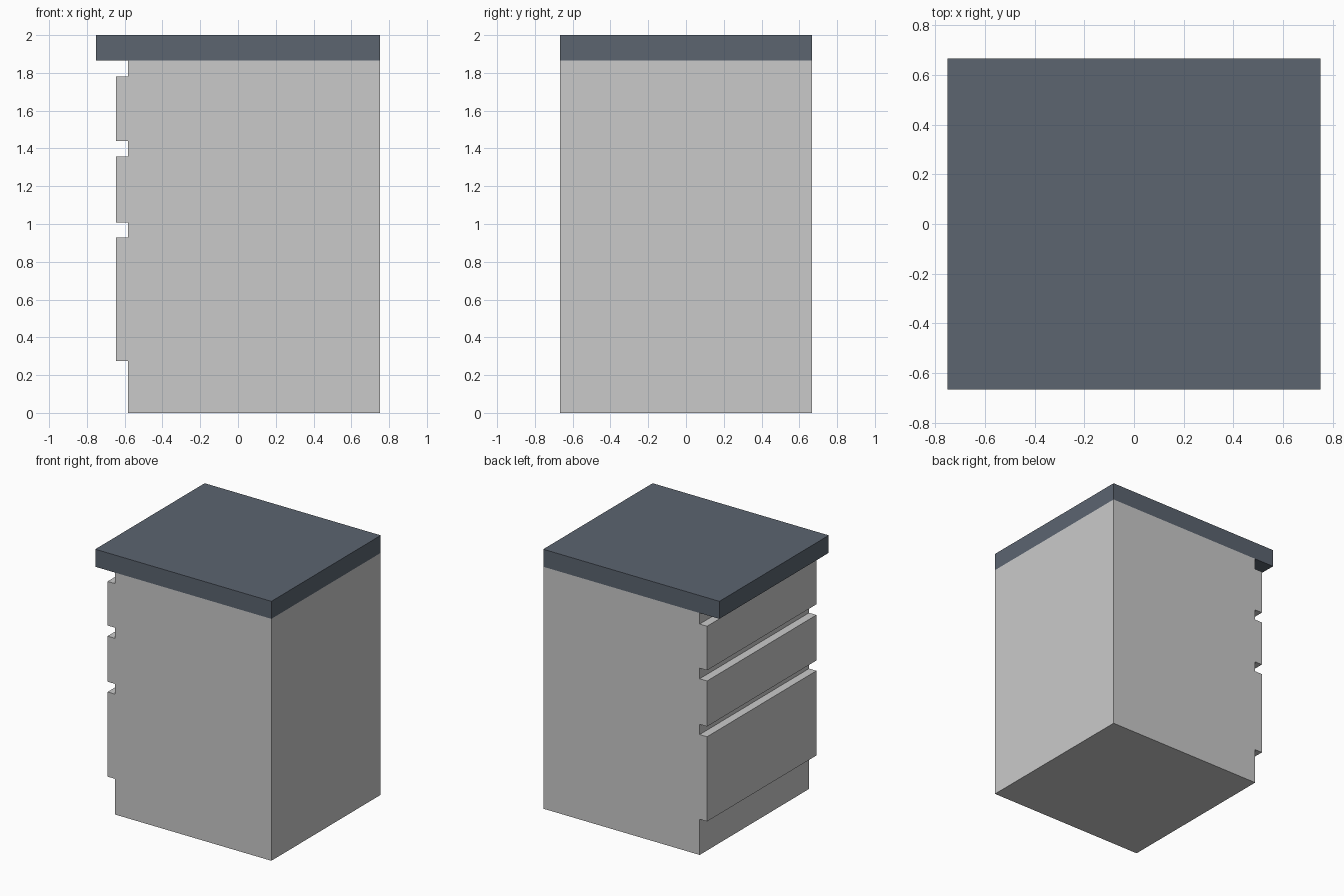
import bpy
import bmesh
from mathutils import Vector

if "Cube" in bpy.data.objects:
    bpy.data.objects.remove(bpy.data.objects["Cube"])


def material(name, rgb):
    m = bpy.data.materials.new(name)
    m.diffuse_color = (*rgb, 1.0)
    m.use_nodes = True
    m.node_tree.nodes["Principled BSDF"].inputs["Base Color"].default_value = m.diffuse_color
    return m


def box(name, x, y, z, mat):
    """Box from (min, max) ranges along each axis."""
    lo, hi = Vector((x[0], y[0], z[0])), Vector((x[1], y[1], z[1]))
    bm = bmesh.new()
    bmesh.ops.create_cube(bm, size=1.0)
    bmesh.ops.scale(bm, vec=hi - lo, verts=bm.verts)
    bmesh.ops.translate(bm, vec=(lo + hi) / 2, verts=bm.verts)
    mesh = bpy.data.meshes.new(name)
    bm.to_mesh(mesh)
    bm.free()
    mesh.materials.append(mat)
    obj = bpy.data.objects.new(name, mesh)
    bpy.context.collection.objects.link(obj)
    return obj


light_grey = material("light_grey", (0.59, 0.59, 0.59))
slate = material("slate_blue_grey", (0.106, 0.128, 0.163))

WIDTH = (-0.666, 0.666)
FACE_X = -0.583       # cabinet side that carries the drawers
TOP_Z = 1.865         # underside of the countertop

# Cabinet carcass
box("cabinet_body", (FACE_X, 0.751), WIDTH, (0.0, TOP_Z), light_grey)

# Drawer fronts, bottom to top
drawers = {
    "bottom_drawer": (0.275, 0.928),
    "middle_drawer": (1.007, 1.358),
    "top_drawer": (1.44, 1.78),
}
for name, z in drawers.items():
    box(name, (-0.646, FACE_X), WIDTH, z, light_grey)

# Countertop overhanging the drawers
box("countertop", (-0.751, 0.751), WIDTH, (TOP_Z, 2.0), slate)
